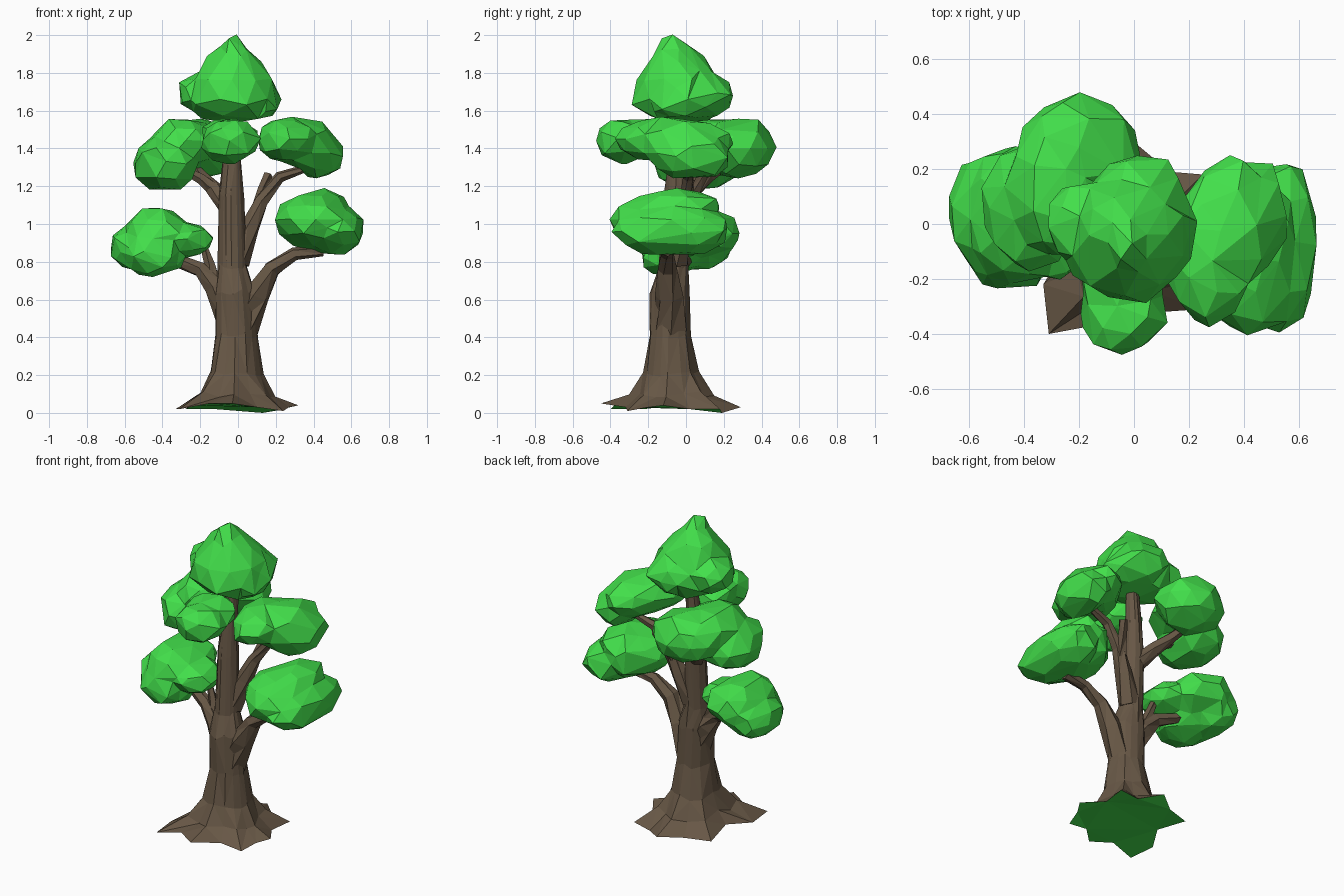
import bpy, bmesh, math, random
from mathutils import Vector

random.seed(7)


def material(name, rgb):
    m = bpy.data.materials.new(name)
    m.diffuse_color = (*rgb, 1)
    return m


GREEN = material("leaf_green", (0.055, 0.74, 0.07))
BROWN = material("bark_brown", (0.135, 0.095, 0.06))


def finish(name, bm, mats):
    mesh = bpy.data.meshes.new(name)
    bm.to_mesh(mesh)
    bm.free()
    for m in mats:
        mesh.materials.append(m)
    ob = bpy.data.objects.new(name, mesh)
    bpy.context.collection.objects.link(ob)
    return ob


def loft(bm, rings, cap_material=0):
    """Skin a list of point rings, cap both ends."""
    vs = [[bm.verts.new(p) for p in r] for r in rings]
    n = len(rings[0])
    faces = []
    for a, b in zip(vs, vs[1:]):
        for i in range(n):
            j = (i + 1) % n
            quad = (a[i], a[j], b[j], b[i])
            k = random.choice((0, 1))
            q = quad[k:] + quad[:k]
            faces += [bm.faces.new(q[:3]), bm.faces.new((q[0], q[2], q[3]))]
    cap = bm.faces.new(vs[0][::-1])
    cap.material_index = cap_material
    faces += [cap, bm.faces.new(vs[-1])]
    bmesh.ops.recalc_face_normals(bm, faces=faces)
    if cap_material:
        bmesh.ops.triangulate(bm, faces=[cap])


def limb(name, path, sides=6):
    """Tapered branch along points (x, y, z, radius)."""
    bm = bmesh.new()
    pts = [Vector(p[:3]) for p in path]
    rings = []
    for i, p in enumerate(pts):
        d = (pts[min(i + 1, len(pts) - 1)] - pts[max(i - 1, 0)]).normalized()
        u = d.cross(Vector((0, 1, 0))).normalized()
        v = d.cross(u)
        ring = []
        for k in range(sides):
            a = 2 * math.pi * k / sides + 0.3 * i
            r = path[i][3] * random.uniform(0.9, 1.12)
            ring.append(p + r * (u * math.cos(a) + v * math.sin(a)))
        rings.append(ring)
    loft(bm, rings)
    return finish(name, bm, [BROWN])


def foliage(name, lobes, faces=120):
    """Lobes (x, y, z, rx, ry, rz[, taper]) fused and reduced to facets."""
    bm = bmesh.new()
    for x, y, z, rx, ry, rz, *t in lobes:
        taper = t[0] if t else 0
        for v in bmesh.ops.create_icosphere(bm, subdivisions=2, radius=1)["verts"]:
            c = v.co * random.uniform(0.95, 1.13)
            w = 1 - taper * c.z
            v.co = (x + c.x * rx * w, y + c.y * ry * w, z + c.z * rz)
    ob = finish(name, bm, [GREEN])
    rm = ob.modifiers.new("fuse", 'REMESH')
    rm.mode = 'VOXEL'
    rm.voxel_size = 0.025
    dg = bpy.context.evaluated_depsgraph_get()
    count = sum(len(p.vertices) - 2 for p in ob.evaluated_get(dg).data.polygons)
    dec = ob.modifiers.new("facets", 'DECIMATE')
    dec.ratio = min(1, faces / max(count, 1))
    return ob


# Trunk with root flare and green underside
star = [(0.32, -0.12, 0.04), (0.27, -0.2, 0.03), (0.24, -0.31, 0.01), (0.1, -0.32, 0.03),
        (-0.03, -0.45, 0.05), (-0.15, -0.37, 0.05), (-0.31, -0.4, 0.02), (-0.33, -0.22, 0.02),
        (-0.24, -0.07, 0.04), (-0.28, 0.14, 0.02), (-0.12, 0.19, 0.02), (0.01, 0.29, 0.03),
        (0.13, 0.19, 0.0), (0.25, 0.18, 0.02), (0.23, 0.02, 0.02)]
# (z, centre x, centre y, radius, share of root flare)
levels = [(0.1, -0.01, -0.08, 0.13, 0.4), (0.21, -0.01, -0.08, 0.12, 0.12),
          (0.4, -0.01, -0.08, 0.112, 0), (0.64, -0.02, -0.085, 0.104, 0),
          (0.78, -0.03, -0.07, 0.078, 0), (1.15, -0.035, -0.05, 0.066, 0),
          (1.35, -0.03, -0.04, 0.048, 0), (1.62, -0.01, -0.03, 0.034, 0)]
rings = [star]
for z, cx, cy, r, flare in levels:
    ring = []
    for sx, sy, sz in star:
        a = math.atan2(sy + 0.08, sx + 0.01)
        k = r * random.uniform(0.94, 1.06)
        tx, ty = cx + k * math.cos(a), cy + k * math.sin(a)
        dz = random.uniform(-0.02, 0.02)
        ring.append((tx + (sx - tx) * flare, ty + (sy - ty) * flare, z + dz))
    rings.append(ring)
bm = bmesh.new()
loft(bm, rings, 1)
finish("trunk", bm, [BROWN, GREEN])

# Branches
limb("lower_left_branch", [(-0.03, -0.08, 0.5, 0.08), (-0.12, -0.06, 0.67, 0.065),
                           (-0.2, -0.04, 0.76, 0.045), (-0.33, 0, 0.81, 0.032), (-0.44, 0.02, 0.86, 0.02)])
limb("lower_left_twig", [(-0.13, -0.06, 0.69, 0.04), (-0.15, -0.04, 0.78, 0.028), (-0.19, -0.03, 0.9, 0.018)], 5)
limb("lower_right_branch", [(0.02, -0.08, 0.45, 0.09), (0.1, -0.09, 0.62, 0.07),
                            (0.18, -0.1, 0.76, 0.048), (0.3, -0.1, 0.84, 0.035), (0.45, -0.1, 0.86, 0.03)])
limb("upper_right_branch", [(-0.01, -0.05, 0.8, 0.065), (0.06, -0.02, 0.98, 0.052),
                            (0.12, 0.0, 1.12, 0.04), (0.22, 0.01, 1.25, 0.03), (0.4, 0.03, 1.31, 0.018)])
limb("upper_right_twig", [(0.1, 0, 1.07, 0.036), (0.13, 0.05, 1.18, 0.03), (0.16, 0.09, 1.26, 0.026)], 5)
limb("upper_left_branch", [(-0.04, -0.04, 1.08, 0.05), (-0.12, 0.04, 1.18, 0.042),
                           (-0.19, 0.12, 1.25, 0.034), (-0.25, 0.24, 1.33, 0.02)])
limb("upper_left_twig", [(-0.12, 0.04, 1.18, 0.036), (-0.2, 0.05, 1.24, 0.028), (-0.32, 0.06, 1.3, 0.018)], 5)

# Leaf clumps
foliage("crown_leaves", [(-0.03, -0.04, 1.76, 0.205, 0.215, 0.22, 0.48),
                         (-0.02, -0.08, 1.91, 0.07, 0.08, 0.09),
                         (-0.2, 0.0, 1.69, 0.12, 0.15, 0.1),
                         (0.02, 0.06, 1.68, 0.17, 0.19, 0.12),
                         (0.12, -0.03, 1.65, 0.11, 0.17, 0.09)])
foliage("upper_left_leaves", [(-0.2, 0.28, 1.4, 0.22, 0.19, 0.16),
                              (-0.38, 0.06, 1.32, 0.17, 0.22, 0.15),
                              (-0.28, 0.13, 1.44, 0.18, 0.23, 0.125)], 130)
foliage("front_leaves", [(-0.04, -0.33, 1.44, 0.155, 0.145, 0.115),
                         (-0.05, -0.21, 1.46, 0.15, 0.14, 0.1)], 70)
foliage("upper_right_leaves", [(0.27, -0.12, 1.45, 0.165, 0.245, 0.115),
                               (0.35, 0.0, 1.42, 0.17, 0.24, 0.13),
                               (0.43, 0.03, 1.36, 0.125, 0.21, 0.12)], 100)
foliage("lower_left_leaves", [(-0.43, 0.03, 0.95, 0.175, 0.25, 0.145),
                              (-0.55, 0.05, 0.87, 0.13, 0.2, 0.12),
                              (-0.27, -0.03, 0.92, 0.135, 0.16, 0.09),
                              (-0.45, -0.08, 0.83, 0.16, 0.16, 0.105)], 150)
foliage("lower_right_leaves", [(0.41, -0.1, 1.02, 0.205, 0.29, 0.15),
                               (0.52, -0.07, 0.96, 0.15, 0.3, 0.135),
                               (0.45, -0.03, 1.09, 0.13, 0.2, 0.095)], 110)
